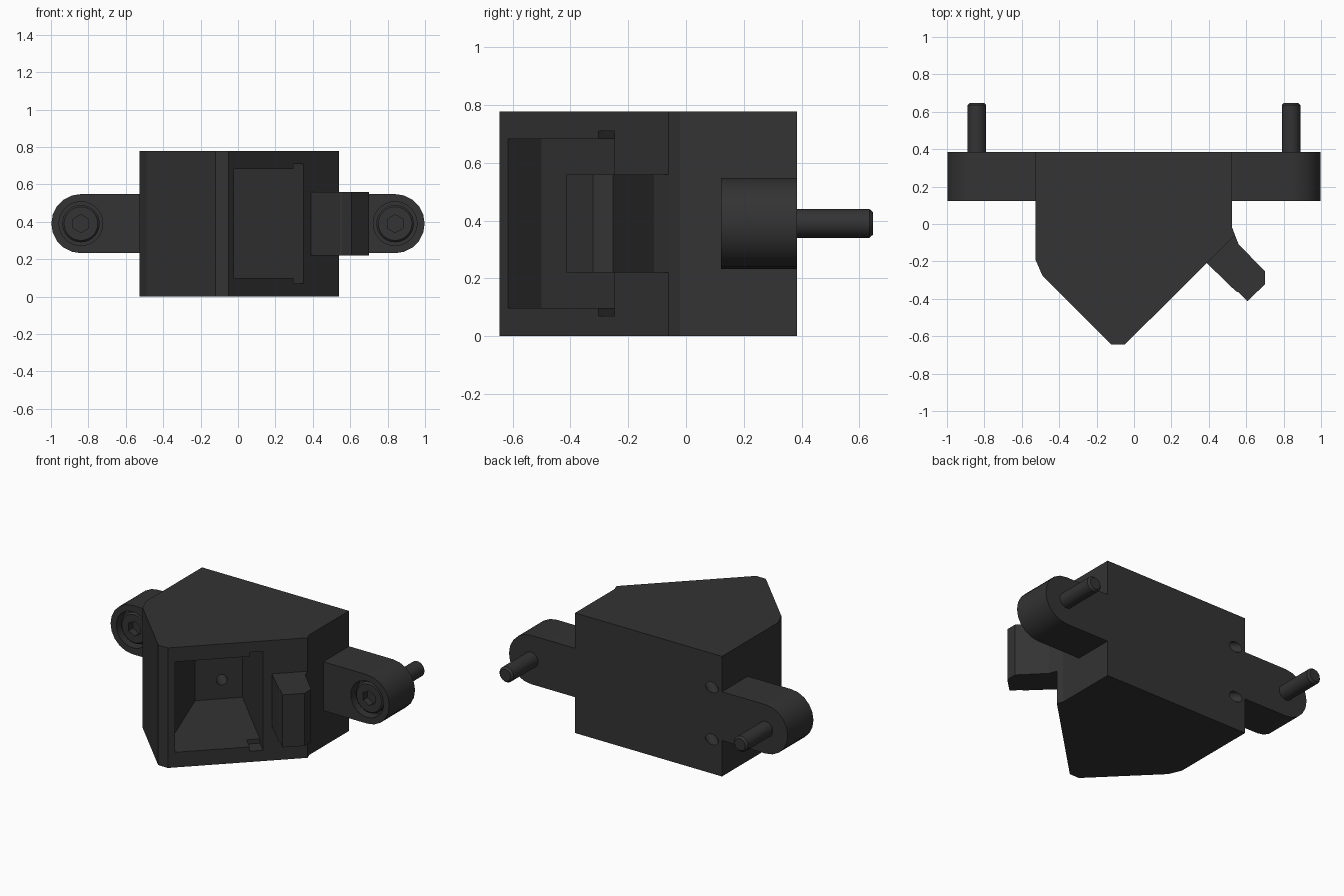
import bpy, bmesh
from math import sin, cos, pi, radians
from mathutils import Matrix

if "Cube" in bpy.data.objects:
    bpy.data.objects.remove(bpy.data.objects["Cube"])

mat = bpy.data.materials.new("dark_plastic")
mat.diffuse_color = (0.033, 0.033, 0.033, 1)
mat.use_nodes = True
mat.node_tree.nodes["Principled BSDF"].inputs["Base Color"].default_value = mat.diffuse_color


def finish(name, bm):
    bmesh.ops.recalc_face_normals(bm, faces=bm.faces)
    me = bpy.data.meshes.new(name)
    bm.to_mesh(me)
    bm.free()
    me.materials.append(mat)
    ob = bpy.data.objects.new(name, me)
    bpy.context.collection.objects.link(ob)
    return ob


def prism(name, pts, a, b, axis="z"):
    """Extrude a 2D profile from a to b, along z (profile xy) or y (profile xz)."""
    bm = bmesh.new()
    place = (lambda p: (p[0], p[1], a)) if axis == "z" else (lambda p: (p[0], a, p[1]))
    face = bm.faces.new([bm.verts.new(place(p)) for p in pts])
    new = bmesh.ops.extrude_face_region(bm, geom=[face])["geom"]
    vec = (0, 0, b - a) if axis == "z" else (0, b - a, 0)
    bmesh.ops.translate(bm, vec=vec, verts=[v for v in new if isinstance(v, bmesh.types.BMVert)])
    return finish(name, bm)


def circle(cx, cz, r, n, start=0.0, sweep=2 * pi):
    return [(cx + r * cos(start + sweep * i / n), cz + r * sin(start + sweep * i / n)) for i in range(n)]


def lathe_y(name, profile, x, z, n=32):
    """Turn an (r, y) profile around an axis parallel to y."""
    bm = bmesh.new()
    vs = [bm.verts.new((r, y, 0)) for r, y in profile]
    es = [bm.edges.new(e) for e in zip(vs, vs[1:])]
    bmesh.ops.spin(bm, geom=vs + es, axis=(0, 1, 0), cent=(0, 0, 0), angle=2 * pi, steps=n)
    bmesh.ops.remove_doubles(bm, verts=bm.verts, dist=1e-4)
    bmesh.ops.translate(bm, verts=bm.verts, vec=(x, 0, z))
    return finish(name, bm)


def cut(ob, cutter):
    m = ob.modifiers.new("cut", "BOOLEAN")
    m.operation = "DIFFERENCE"
    m.solver = "EXACT"
    m.object = cutter
    bpy.context.view_layer.objects.active = ob
    bpy.ops.object.modifier_apply(modifier=m.name)
    bpy.data.objects.remove(cutter)


def smooth(ob, deg=30):
    bpy.ops.object.select_all(action="DESELECT")
    ob.select_set(True)
    bpy.context.view_layer.objects.active = ob
    bpy.ops.object.shade_smooth_by_angle(angle=radians(deg))


# Main housing with a 45 degree front face
H, MID = 0.777, 0.39
body = prism("housing", [(-0.527, 0.385), (-0.527, -0.19), (-0.49, -0.275), (-0.12, -0.645),
                         (-0.05, -0.645), (0.54, -0.06), (0.525, -0.02), (0.525, 0.385)], 0, H)

# Tapered socket, its corner notch, and the two angled wire holes
cut(body, prism("socket_cutter", [(0.03, -0.667), (-0.135, -0.50), (-0.334, 0.039),
                                  (-0.135, 0.238), (0.40, -0.297)], 0.098, 0.683))
cut(body, prism("notch_cutter", [(0.345, -0.352), (0.401, -0.297), (0.281, -0.177),
                                 (0.225, -0.232)], 0.07, 0.71))
for z in (0.22, 0.557):
    hole = prism("hole_cutter", circle(0, 0, 0.033, 20), -0.08, 0.6, "y")
    hole.data.transform(Matrix.Translation((-0.222, 0.151, z)) @ Matrix.Rotation(pi / 4, 4, "Z"))
    cut(body, hole)
smooth(body, 20)

# Latch catch on the angled face
prism("latch_catch", [(0.385, -0.205), (0.545, -0.36), (0.557, -0.364), (0.607, -0.413), (0.70, -0.322),
                      (0.70, -0.252), (0.56, -0.11), (0.54, -0.06), (0.50, -0.08)], 0.22, 0.56)

# Mounting ears with counterbores and socket-head screws
for side, label in ((-1, "left"), (1, "right")):
    cx, r = side * 0.84, 0.158
    arc = circle(0.84, MID, r, 10, -pi / 2, pi) + [(0.84, MID + r)]
    pts = [(0.515, MID - r)] + arc + [(0.515, MID + r)]
    ear = prism(label + "_ear", [(side * x, z) for x, z in pts], 0.122, 0.385, "y")
    cut(ear, prism("bore_cutter", circle(cx, MID, 0.117, 32), 0.05, 0.19, "y"))
    smooth(ear)

    screw = lathe_y(label + "_screw", [(0, 0.14), (0.09, 0.14), (0.1, 0.15), (0.1, 0.2), (0.05, 0.2),
                                       (0.05, 0.635), (0.038, 0.648), (0, 0.648)], cx, MID)
    cut(screw, prism("hex_cutter", circle(cx, MID, 0.048, 6, pi / 2), 0.1, 0.185, "y"))
    smooth(screw)
